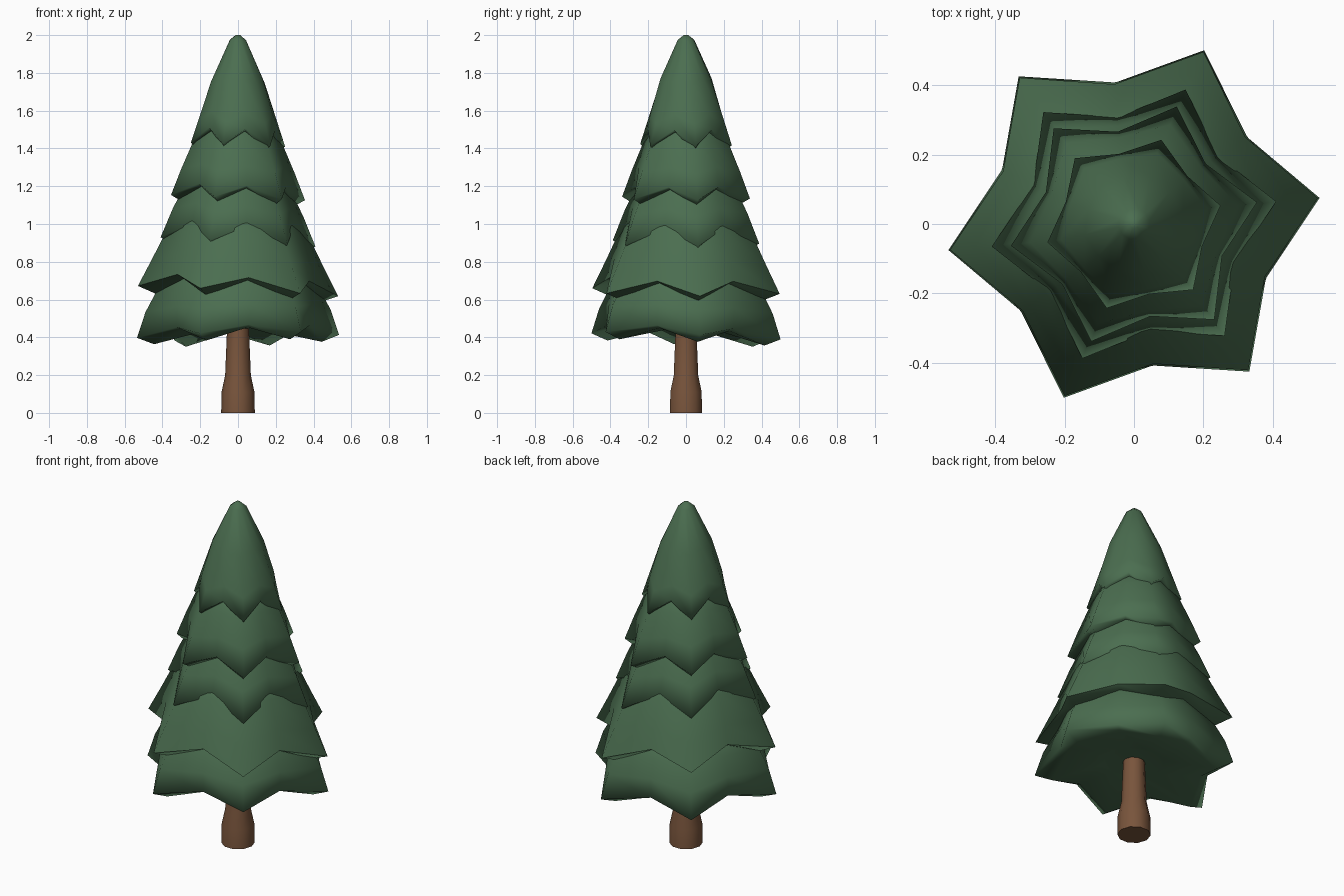
import bpy, bmesh, math

old = bpy.data.objects.get("Cube")
if old:
    bpy.data.objects.remove(old, do_unlink=True)


def material(name, rgb):
    m = bpy.data.materials.new(name)
    m.use_nodes = True
    m.diffuse_color = (*rgb, 1)
    bsdf = m.node_tree.nodes["Principled BSDF"]
    bsdf.inputs["Base Color"].default_value = (*rgb, 1)
    bsdf.inputs["Roughness"].default_value = 0.9
    return m


needle_green = material("needle green", (0.07, 0.155, 0.08))
bark_brown = material("bark brown", (0.19, 0.09, 0.045))


def loft(name, rings, mat, angle):
    """Skin a list of closed rings and cap both ends."""
    bm = bmesh.new()
    rows = [[bm.verts.new(p) for p in ring] for ring in rings]
    n = len(rows[0])
    for a, b in zip(rows, rows[1:]):
        for i in range(n):
            j = (i + 1) % n
            bm.faces.new((a[i], b[i], b[j], a[j]))
    bm.faces.new(rows[0])
    bm.faces.new(rows[-1])
    bmesh.ops.recalc_face_normals(bm, faces=bm.faces)
    mesh = bpy.data.meshes.new(name)
    bm.to_mesh(mesh)
    bm.free()
    mesh.materials.append(mat)
    obj = bpy.data.objects.new(name, mesh)
    bpy.context.collection.objects.link(obj)
    bpy.ops.object.select_all(action="DESELECT")
    obj.select_set(True)
    bpy.context.view_layer.objects.active = obj
    bpy.ops.object.shade_smooth_by_angle(angle=math.radians(angle))


def star(r, z, notch, lift, turn, tilt):
    """Six-pointed ring: points at r, notches pulled in and lifted."""
    ring = []
    for i in range(12):
        a = math.radians(turn + 30 * i)
        rad = r * (notch if i % 2 else 1)
        x, y = rad * math.cos(a), rad * math.sin(a)
        ring.append((x, y, z + lift * (i % 2) + tilt[0] * x + tilt[1] * y))
    return ring


def tier(name, profile, lift, turn, tilt, notches=(0.89, 0.76)):
    """Drooping skirt of branches, rounded above, with a thick pointed hem."""
    rings = []
    last = len(profile) - 1
    for k, (r, z) in enumerate(profile):
        f = (k / last) ** 2
        notch = notches[0] + (notches[1] - notches[0]) * f
        rings.append(star(r, z, notch, lift * f, turn, tilt))
    r, z = profile[-1]
    rings.append(star(r * 0.83, z - 0.035, 0.83, lift + 0.022, turn, tilt))
    rings.append(star(r * 0.3, z + 0.04, 1, 0, turn, tilt))
    loft(name, rings, needle_green, 72)


# Branch tiers, lowest first
tier("branch_tier_1", [(0.34, 0.80), (0.43, 0.66), (0.495, 0.54), (0.54, 0.405)],
     0.045, 8, (0.02, -0.04))
tier("branch_tier_2", [(0.28, 1.10), (0.37, 0.97), (0.46, 0.79), (0.535, 0.645)],
     0.07, 8, (-0.05, -0.01))
tier("branch_tier_3", [(0.22, 1.30), (0.29, 1.18), (0.35, 1.06), (0.415, 0.905)],
     0.085, 9, (-0.06, 0), (0.87, 0.75))
tier("branch_tier_4", [(0.13, 1.60), (0.24, 1.43), (0.305, 1.28), (0.36, 1.14)],
     0.065, 10, (-0.04, 0), (0.89, 0.75))
tier("treetop", [(0.012, 2.0), (0.045, 1.97), (0.145, 1.75), (0.215, 1.54), (0.255, 1.42)],
     0.085, 12, (-0.04, 0), (1.0, 0.81))


# Trunk with a flared foot
def circle(r, z, n=10):
    return [(r * math.cos(math.tau * i / n), r * math.sin(math.tau * i / n), z)
            for i in range(n)]


loft("trunk", [circle(r, z) for r, z in
               ((0.089, 0), (0.087, 0.11), (0.068, 0.2), (0.059, 0.42), (0.055, 0.62))],
     bark_brown, 50)
